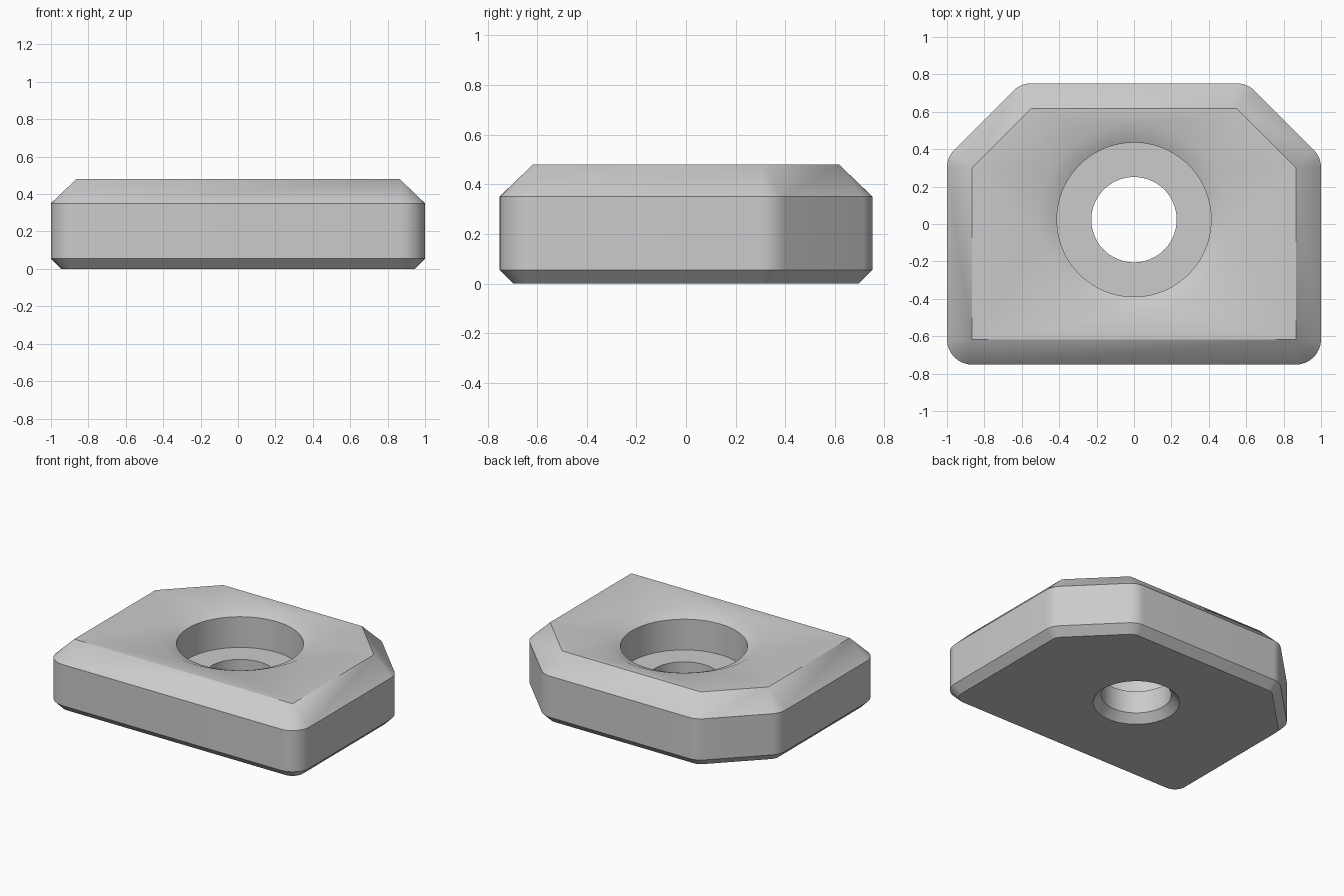
import bpy
import bmesh
from math import cos, sin, pi, radians

if "Cube" in bpy.data.objects:
    bpy.data.objects.remove(bpy.data.objects["Cube"], do_unlink=True)

# Top-face corners (counter-clockwise), each with the start and end angle of its round
CORNERS = [
    (-0.865, -0.617, 180, 270),
    (0.865, -0.617, 270, 360),
    (0.865, 0.302, 0, 45),
    (0.55, 0.617, 45, 90),
    (-0.55, 0.617, 90, 135),
    (-0.865, 0.302, 135, 180),
]
ARC_STEPS = 8
HOLE_Y = 0.023
HOLE_SIDES = 96

bm = bmesh.new()


def outline_ring(radius, z):
    """Body outline: the corner points swept out by a rounding radius."""
    points = []
    for x, y, start, end in CORNERS:
        for i in range(ARC_STEPS + 1):
            a = radians(start + (end - start) * i / ARC_STEPS)
            points.append((x + radius * cos(a), y + radius * sin(a), z))
    return [bm.verts.new(p) for p in points]


def circle_ring(radius, z):
    angles = [2 * pi * i / HOLE_SIDES for i in range(HOLE_SIDES)]
    return [bm.verts.new((radius * cos(a), HOLE_Y + radius * sin(a), z)) for a in angles]


def loft(rings):
    """Join consecutive rings with quads."""
    for low, high in zip(rings, rings[1:]):
        n = len(low)
        for i in range(n):
            j = (i + 1) % n
            bm.faces.new((low[i], low[j], high[j], high[i]))


# Outer shell: bottom bevel, wall, wide top bevel ending in sharp corners
loft([outline_ring(r, z) for r, z in
      ((0.08, 0), (0.135, 0.055), (0.135, 0.35), (0, 0.48))])

# Hole: bottom chamfer, bore, ledge, counterbore, shallow dished rim
loft([circle_ring(r, z) for r, z in
      ((0.28, 0), (0.228, 0.055), (0.228, 0.215), (0.412, 0.215),
       (0.412, 0.435), (0.51, 0.48))])

bmesh.ops.remove_doubles(bm, verts=bm.verts[:], dist=0.0005)

# Flat bottom and top, each filled between outline and hole
for level in (0, 0.48):
    rim = [e for e in bm.edges if e.is_boundary
           and all(abs(v.co.z - level) < 0.001 for v in e.verts)]
    bmesh.ops.triangle_fill(bm, edges=rim, use_beauty=True, normal=(0, 0, 1))

bmesh.ops.recalc_face_normals(bm, faces=bm.faces[:])

mesh = bpy.data.meshes.new("mounting_block")
bm.to_mesh(mesh)
bm.free()
block = bpy.data.objects.new("mounting_block", mesh)
bpy.context.collection.objects.link(block)

# Plain grey material
grey = bpy.data.materials.new("light_grey")
grey.use_nodes = True
color = (0.6, 0.6, 0.6, 1)
grey.diffuse_color = color
grey.node_tree.nodes["Principled BSDF"].inputs["Base Color"].default_value = color
mesh.materials.append(grey)

# Smooth rounds, sharp bevel edges
bpy.ops.object.select_all(action='DESELECT')
block.select_set(True)
bpy.context.view_layer.objects.active = block
bpy.ops.object.shade_smooth_by_angle(angle=radians(30))
